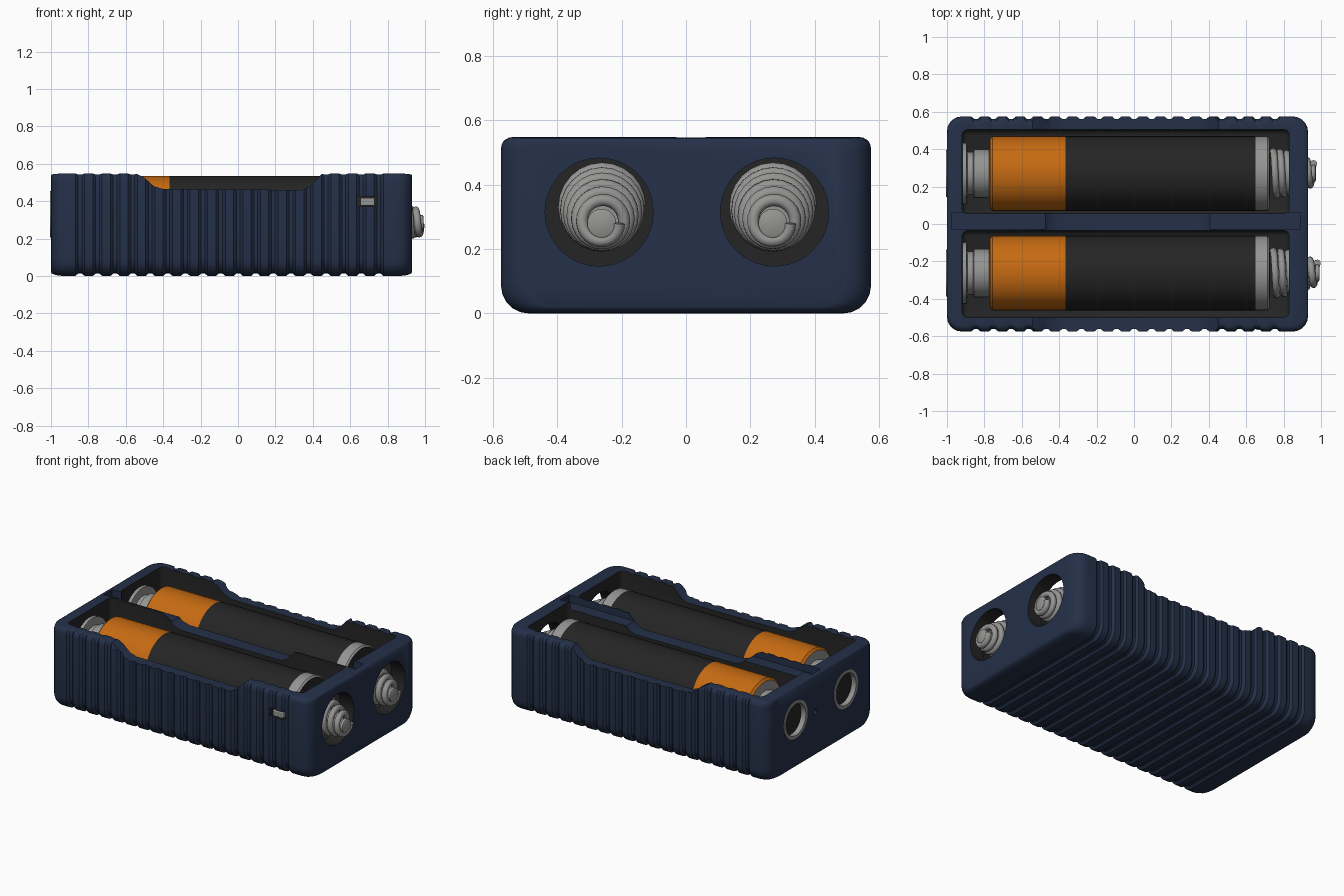
import bpy, bmesh, math
from mathutils import Vector

cube = bpy.data.objects.get("Cube")
if cube:
    bpy.data.objects.remove(cube, do_unlink=True)


def material(name, r, g, b):
    m = bpy.data.materials.new(name)
    m.use_nodes = True
    m.diffuse_color = (r, g, b, 1)
    m.node_tree.nodes["Principled BSDF"].inputs["Base Color"].default_value = (r, g, b, 1)
    return m


navy = material("navy plastic", .018, .03, .066)
black = material("black", .018, .018, .018)
orange = material("orange wrap", .56, .145, .006)
grey = material("grey metal", .30, .30, .295)


def make(name, bm, mats):
    bmesh.ops.recalc_face_normals(bm, faces=bm.faces)
    me = bpy.data.meshes.new(name)
    bm.to_mesh(me)
    bm.free()
    for m in mats:
        me.materials.append(m)
    ob = bpy.data.objects.new(name, me)
    bpy.context.collection.objects.link(ob)
    return ob


def activate(ob):
    bpy.ops.object.select_all(action='DESELECT')
    ob.select_set(True)
    bpy.context.view_layer.objects.active = ob


def smooth(ob, angle=35):
    activate(ob)
    bpy.ops.object.shade_smooth_by_angle(angle=math.radians(angle))


def loft(rings, caps=True):
    """Bridge equal-sized loops of points in order."""
    bm = bmesh.new()
    loops = [[bm.verts.new(p) for p in ring] for ring in rings]
    n = len(loops[0])
    for a, b in zip(loops, loops[1:]):
        for i in range(n):
            j = (i + 1) % n
            bm.faces.new((a[i], a[j], b[j], b[i]))
    if caps:
        bm.faces.new(loops[0])
        bm.faces.new(loops[-1])
    return bm


def lathe(name, profile, y, z, mats, closed=True, n=40):
    """Spin (x, radius, material) points around a lengthwise axis."""
    rings = [[(x, y + r * math.cos(2 * math.pi * i / n), z + r * math.sin(2 * math.pi * i / n))
              for i in range(n)] for x, r, _ in profile]
    bm = loft(rings, closed)
    bm.faces.ensure_lookup_table()
    for k in range(len(profile) - 1):
        for i in range(n):
            bm.faces[k * n + i].material_index = profile[k][2]
    if closed:
        bm.faces[-2].material_index = profile[0][2]
        bm.faces[-1].material_index = profile[-1][2]
    return make(name, bm, mats)


def box(name, lo, hi, mat, bevel=0):
    bm = bmesh.new()
    bmesh.ops.create_cube(bm, size=1)
    lo, hi = Vector(lo), Vector(hi)
    for v in bm.verts:
        v.co = (lo + hi) / 2 + v.co * (hi - lo)
    if bevel:
        bmesh.ops.bevel(bm, geom=list(bm.edges), offset=bevel, segments=3, affect='EDGES', profile=.5)
    return make(name, bm, [mat])


def cut(ob, cutter):
    cutter.hide_render = True
    mod = ob.modifiers.new("cut", 'BOOLEAN')
    mod.operation, mod.solver, mod.object = 'DIFFERENCE', 'EXACT', cutter
    mod.material_mode = 'TRANSFER'
    activate(ob)
    bpy.ops.object.modifier_apply(modifier=mod.name)
    bpy.data.objects.remove(cutter, do_unlink=True)


# Ribbed outer case: rounded sections along its length
def section(x, dy, dz):
    pts = []
    hy, zb, zt = .575 - dy, dz, .548 - dz * .4
    for sy, z, sz, r, start in ((1, zt, -1, .035, 0), (-1, zt, -1, .035, 90),
                                (-1, zb, 1, .085, 180), (1, zb, 1, .085, 270)):
        for k in range(6):
            a = math.radians(start + 18 * k)
            pts.append((x, sy * (hy - r) + r * math.cos(a), z + sz * r + r * math.sin(a)))
    return pts


stations = []
R = .08
for k in range(6):
    a = math.radians(18 * k)
    stations.append((-1 + R * (1 - math.cos(a)), R * (1 - math.sin(a))))
for k in range(18):
    x = -.87 + .094 * k
    stations += [(x, 0), (x + .015, .013), (x + .035, .013), (x + .05, 0)]
for k in range(5, -1, -1):
    a = math.radians(18 * k)
    stations.append((.93 - R * (1 - math.cos(a)), R * (1 - math.sin(a))))
case = make("battery_case", loft([section(x, d, d if d == .013 else d * .25)
                                  for x, d in stations]), [navy, black])

# Battery bays, with the divider left between them
for lo, hi in ((.055, .505), (-.5, -.035)):
    cut(case, box("bay_cutter", (-.92, lo, .1), (.83, hi, .9), black, .03))

# Lowered middle of the walls and divider
dip = [(-.57, .56), (-.5, .525), (-.45, .48), (-.4, .465), (.34, .46), (.38, .475),
       (.43, .525), (.46, .56), (.46, .8), (-.57, .8)]
cut(case, make("dip_cutter", loft([[(x, y, z) for x, z in dip] for y in (-.8, .8)]), [navy]))

# Divider channel running out through the rear end
cut(case, box("channel_cutter", (-.975, -.03, .5), (.89, .06, .7), navy))

# Spring openings, contact recesses, pin hole and switch slot
for y in (-.27, .275):
    cut(case, lathe("opening_cutter", [(.75, .168, 0), (1.1, .168, 0)], y, .315, [black]))
    cut(case, lathe("contact_cutter", [(-1.1, .115, 0), (-.965, .115, 0)], y, .33, [black]))
cut(case, lathe("pin_cutter", [(-1.1, .02, 0), (-.97, .02, 0)], .06, .3, [black], n=16))
cut(case, box("slot_cutter", (.635, -.7, .372), (.745, -.53, .425), black))
smooth(case)
box("slide_switch", (.655, -.568, .376), (.73, -.52, .418), grey, .006)

for side, y, tip in (("front", -.262, 1.0), ("back", .27, .98)):
    # Battery with coloured wrap and metal base band
    smooth(lathe(side + "_battery", [
        (-.775, .12, 3), (-.77, .185, 1), (-.757, .2, 1), (-.365, .2, 0), (.65, .2, 2),
        (.715, .2, 2), (.725, .19, 0), (.726, .13, 2)], y, .335, [black, orange, grey, grey]))
    # Positive terminal and its contact plate
    smooth(lathe(side + "_terminal", [
        (-.918, .165, 0), (-.895, .165, 0), (-.89, .115, 0), (-.86, .115, 0), (-.855, .13, 0),
        (-.79, .13, 0), (-.765, .125, 0)], y, .335, [grey]))
    # Metal ring in the rear contact recess
    smooth(lathe(side + "_contact_ring", [
        (-.97, .125, 0), (-1.004, .125, 0), (-1.004, .105, 0), (-.97, .105, 0)],
        y, .33, [grey], closed=False))
    # Tapered contact spring, drooping towards its tip
    curve = bpy.data.curves.new(side + "_spring", 'CURVE')
    curve.dimensions = '3D'
    curve.bevel_depth, curve.bevel_resolution = .019, 3
    turns, steps = 6, 24
    total = turns * steps
    spline = curve.splines.new('POLY')
    spline.points.add(total)
    for i, p in enumerate(spline.points):
        t = i / total
        a = 2 * math.pi * i / steps
        r = .118 - .065 * t ** 1.6
        p.co = (.745 + (tip - .765) * t, y + r * math.cos(a),
                .335 - .055 * t + r * math.sin(a), 1)
    curve.use_fill_caps = True
    curve.materials.append(grey)
    spring = bpy.data.objects.new(side + "_spring", curve)
    bpy.context.collection.objects.link(spring)
    activate(spring)
    bpy.ops.object.convert(target='MESH')
    smooth(bpy.context.object, 50)
    # Closed tip of the spring
    smooth(lathe(side + "_spring_tip", [(tip - .03, .045, 0), (tip - .012, .045, 0),
                                        (tip - .008, .038, 0)], y, .28, [grey], n=24))
